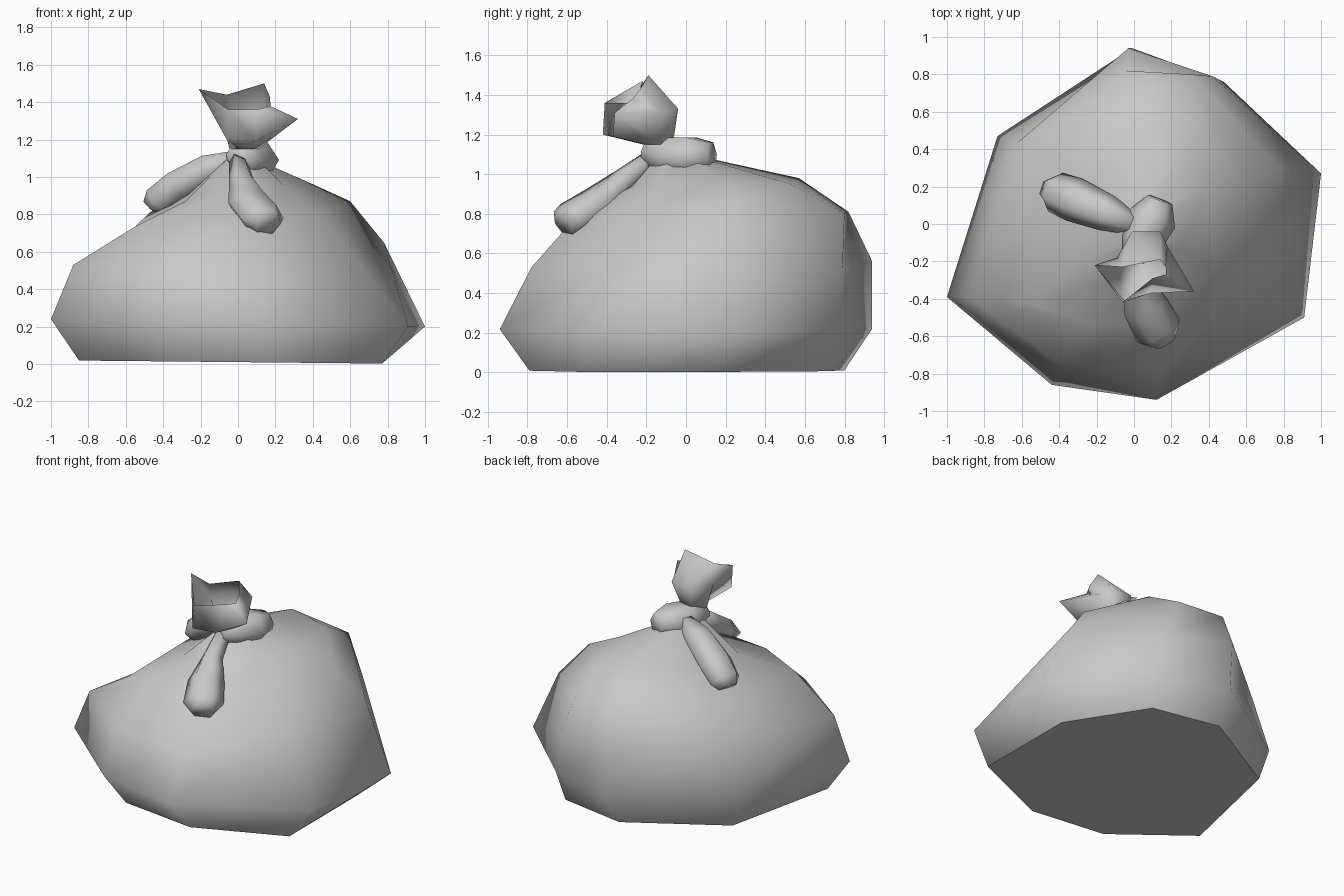
import bpy
import bmesh
import math
from mathutils import Vector

default_cube = bpy.data.objects.get("Cube")
if default_cube:
    bpy.data.objects.remove(default_cube, do_unlink=True)

# Single grey plastic material
plastic = bpy.data.materials.new("grey plastic")
plastic.use_nodes = True
grey = (0.58, 0.58, 0.58, 1.0)
plastic.diffuse_color = grey
plastic.node_tree.nodes["Principled BSDF"].inputs["Base Color"].default_value = grey


def loft(name, rings, crisp_base=False, cap_end=True):
    """Skin a list of equal-length point rings into one smooth object."""
    bm = bmesh.new()
    loops = [[bm.verts.new(point) for point in ring] for ring in rings]
    count = len(loops[0])
    for lower, upper in zip(loops, loops[1:]):
        for i in range(count):
            j = (i + 1) % count
            bm.faces.new((lower[i], lower[j], upper[j], upper[i]))
    base = bm.faces.new(list(reversed(loops[0])))
    if cap_end:
        bm.faces.new(loops[-1])
    bmesh.ops.recalc_face_normals(bm, faces=bm.faces[:])
    for face in bm.faces:
        face.smooth = True
    if crisp_base:
        for edge in base.edges:
            edge.smooth = False
    mesh = bpy.data.meshes.new(name)
    bm.to_mesh(mesh)
    bm.free()
    mesh.materials.append(plastic)
    obj = bpy.data.objects.new(name, mesh)
    bpy.context.collection.objects.link(obj)
    return obj


def tube(name, stations, height, sides=6):
    """Flattened tube through (x, y, z, half width) stations."""
    centres = [Vector(s[:3]) for s in stations]
    rings = []
    for k, station in enumerate(stations):
        before = centres[max(k - 1, 0)]
        after = centres[min(k + 1, len(centres) - 1)]
        along = (after - before).normalized()
        side = along.cross(Vector((0, 0, 1))).normalized()
        lift = side.cross(along)
        width = station[3]
        thick = min(height, width)
        ring = []
        for i in range(sides):
            angle = math.tau * i / sides
            ring.append(centres[k] + side * width * math.cos(angle)
                        + lift * thick * math.sin(angle))
        rings.append(ring)
    return loft(name, rings)


def level_ring(points, z, tilt=0):
    """Nearly level ring from plan points."""
    return [(x, y, z + tilt * x) for x, y in points]


def throat_ring(points, centre, radius):
    """Small level ring whose points face the given points."""
    centre = Vector(centre)
    ring = []
    for point in points:
        out = Vector(point) - centre
        out.z = 0
        ring.append(centre + out.normalized() * radius)
    return ring


# Slumped bag body: uneven eight-sided rings from the base to the neck
base = [(-.85, -.36), (-.36, -.73), (.18, -.79), (.77, -.53),
        (.77, .2), (.44, .71), (-.04, .8), (-.67, .44)]
widest = [(-1, -.39), (-.44, -.86), (.12, -.94), (.91, -.5),
          (1, .27), (.48, .76), (-.01, .94), (-.73, .47)]
flank = [(-.88, -.39, .53), (-.4, -.75, .52), (.14, -.78, .53),
         (.6, -.28, .6), (.78, .3, .65), (.42, .79, .52),
         (-.03, .94, .56), (-.63, .43, .58)]
shoulder = [(-.55, -.43, .735), (-.25, -.53, .78), (.1, -.55, .79),
            (.44, -.24, .81), (.6, .22, .87), (.3, .8, .8),
            (-.05, .82, .81), (-.46, .4, .82)]
crown = [(-.28, -.2, .87), (-.09, -.28, .9), (.09, -.27, .94),
         (.25, -.13, .95), (.38, .2, .97), (.32, .53, .95),
         (.02, .57, .98), (-.24, .3, .95)]
loft("bag_body", [
    level_ring(base, .01, -.01),
    level_ring(widest, .22, -.02),
    flank, shoulder, crown,
    throat_ring(crown, (.02, -.06, 1.1), .08),
], crisp_base=True)

# Knot lump and the two loose tie ends
tube("knot", [(0, -.2, 1.12, .07), (.04, -.1, 1.09, .11),
              (.1, .03, 1.09, .13), (.14, .13, 1.1, .07)], .11)
tube("front_tie", [(0, -.16, 1.09, .05), (.02, -.31, .97, .07),
                   (.06, -.44, .86, .12), (.13, -.57, .78, .13),
                   (.16, -.62, .75, .08)], .09)
tube("back_tie", [(0, 0, 1.09, .06), (-.15, .06, 1.04, .1),
                  (-.32, .13, .95, .12), (-.42, .17, .87, .11),
                  (-.45, .18, .83, .07)], .09)

# Pinched tuft above the knot, its front folded back to a narrow mouth
belly = [(-.09, -.18, 1.33), (-.01, -.04, 1.33), (.14, -.04, 1.33),
         (.18, -.12, 1.31), (.32, -.36, 1.31), (.09, -.37, 1.19),
         (-.06, -.42, 1.2)]
mouth = [(-.21, -.22, 1.47), (-.06, -.23, 1.44), (.14, -.19, 1.5),
         (.17, -.23, 1.43), (.17, -.27, 1.38), (.1, -.29, 1.36),
         (-.05, -.41, 1.36)]
loft("tuft", [throat_ring(belly, (.03, -.14, 1.15), .08), belly, mouth],
     cap_end=False)
